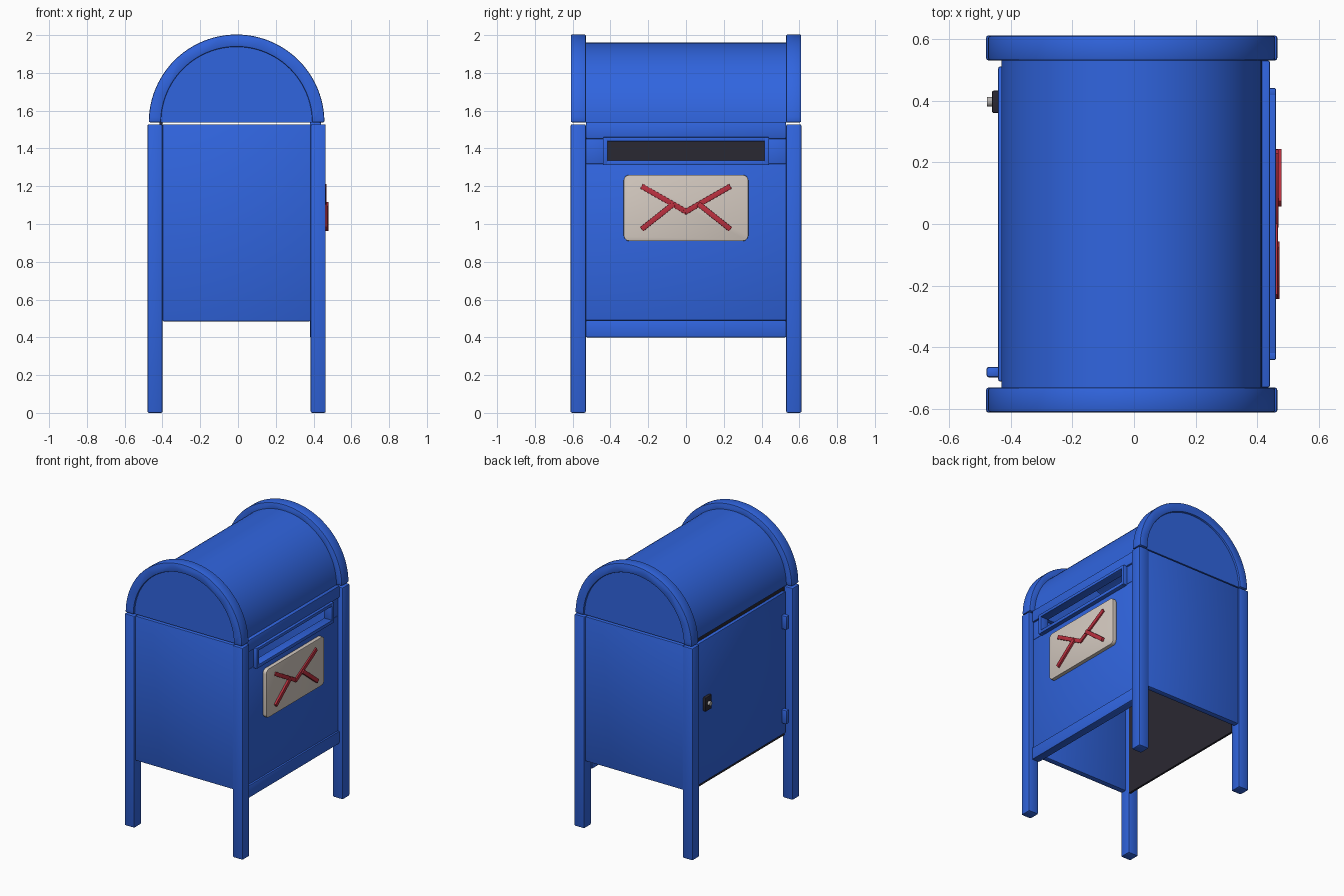
import bpy, bmesh, math
from mathutils import Vector

if "Cube" in bpy.data.objects:
    bpy.data.objects.remove(bpy.data.objects["Cube"])

CX = -0.0075      # body centre line
BASE = 1.538      # spring line of the dome


def material(name, rgb):
    m = bpy.data.materials.new(name)
    m.diffuse_color = (*rgb, 1)
    m.use_nodes = True
    m.node_tree.nodes["Principled BSDF"].inputs["Base Color"].default_value = m.diffuse_color
    return m


BLUE = material("blue_paint", (0.03, 0.13, 0.74))
DARK = material("dark_lining", (0.023, 0.021, 0.032))
CREAM = material("cream_plate", (0.65, 0.58, 0.52))
RED = material("red_paint", (0.50, 0.03, 0.05))
STEEL = material("steel", (0.45, 0.43, 0.42))


def finish(name, bm, mat, bevel):
    bmesh.ops.recalc_face_normals(bm, faces=bm.faces)
    if bevel:
        edges = [e for e in bm.edges if e.calc_face_angle(0) > math.radians(40)]
        bmesh.ops.bevel(bm, geom=edges, offset=bevel, segments=2,
                        profile=0.5, affect='EDGES', clamp_overlap=True)
    me = bpy.data.meshes.new(name)
    bm.to_mesh(me)
    bm.free()
    me.materials.append(mat)
    ob = bpy.data.objects.new(name, me)
    bpy.context.collection.objects.link(ob)
    bpy.ops.object.select_all(action='DESELECT')
    ob.select_set(True)
    bpy.context.view_layer.objects.active = ob
    bpy.ops.object.shade_smooth_by_angle(angle=math.radians(35))
    return ob


def prism(name, points, depth, mat, bevel=0.0):
    """Extrude a closed outline of 3D points along a depth vector."""
    bm = bmesh.new()
    face = bm.faces.new([bm.verts.new(p) for p in points])
    new = bmesh.ops.extrude_face_region(bm, geom=[face])
    verts = [v for v in new["geom"] if isinstance(v, bmesh.types.BMVert)]
    bmesh.ops.translate(bm, verts=verts, vec=depth)
    return finish(name, bm, mat, bevel)


def box(name, x, y, z, mat=BLUE, bevel=0.006):
    pts = [(x[0], y[0], z[0]), (x[1], y[0], z[0]), (x[1], y[1], z[0]), (x[0], y[1], z[0])]
    return prism(name, pts, Vector((0, 0, z[1] - z[0])), mat, bevel)


def arc(r, y, n=48):
    return [(CX + r * math.cos(math.pi * i / n), y, BASE + r * math.sin(math.pi * i / n))
            for i in range(n + 1)]


# Barrel roof shell
prism("roof", arc(0.422, -0.54) + arc(0.40, -0.54)[::-1], Vector((0, 1.08, 0)), BLUE)

# Both ends: arched rim, recessed infill, lower panel, pair of legs
for s, end in ((-1, "front"), (1, "back")):
    prism(end + "_arch_rim", arc(0.465, s * 0.53) + arc(0.40, s * 0.53)[::-1],
          Vector((0, s * 0.08, 0)), BLUE, 0.007)
    prism(end + "_arch_infill", arc(0.403, s * 0.55), Vector((0, s * 0.045, 0)), BLUE)
    ys = sorted((s * 0.56, s * 0.602))
    box(end + "_panel", (CX - 0.392, CX + 0.392), ys, (0.485, 1.528))
    for t, side in ((-1, "left"), (1, "right")):
        xs = sorted((CX + t * 0.392, CX + t * 0.472))
        box(f"{end}_{side}_leg", xs, sorted((s * 0.53, s * 0.611)), (0, 1.528), bevel=0.008)

# Right side: rails, panel and pieces beside the slot
box("right_top_rail", (0.38, 0.44), (-0.53, 0.53), (1.452, BASE))
box("right_bottom_rail", (0.38, 0.44), (-0.53, 0.53), (0.40, 0.49))
box("right_panel", (0.39, 0.43), (-0.53, 0.53), (0.49, 1.32), bevel=0.004)
for s, tag in ((-1, "front"), (1, "back")):
    box(f"slot_{tag}_filler", (0.39, 0.43), sorted((s * 0.425, s * 0.53)), (1.32, 1.452), bevel=0.004)
    box(f"slot_frame_{tag}", (0.395, 0.46), sorted((s * 0.415, s * 0.44)), (1.312, 1.46), bevel=0.004)
for tag, z in (("top", (1.437, 1.46)), ("bottom", (1.312, 1.337))):
    box(f"slot_frame_{tag}", (0.395, 0.46), (-0.42, 0.42), z, bevel=0.004)

# Rounded mail plate
outline = []
for cy, cz, a0 in ((0.30, 1.23, 0), (-0.30, 1.23, 90), (-0.30, 0.94, 180), (0.30, 0.94, 270)):
    for i in range(7):
        a = math.radians(a0 + 15 * i)
        outline.append((0.428, cy + 0.03 * math.cos(a), cz + 0.03 * math.sin(a)))
prism("mail_plate", outline, Vector((0.030, 0, 0)), CREAM, 0.004)


# Envelope strokes on the plate
def stroke(name, a, b, x_out):
    a, b = Vector((0.45, *a)), Vector((0.45, *b))
    d = (b - a).normalized()
    w = Vector((0, -d.z, d.y)) * 0.014
    prism(name, [a + w, b + w, b - w, a - w], Vector((x_out - 0.45, 0, 0)), RED, 0.002)


for s, tag, up, low in ((-1, "front", 0.466, 0.472), (1, "back", 0.468, 0.478)):
    stroke(f"flap_stroke_{tag}", (s * 0.235, 1.20), (-s * 0.006, 1.062), up)
    stroke(f"fold_stroke_{tag}", (s * 0.235, 0.972), (s * 0.065, 1.107), low)

# Left side: dark lining, door, hinges, lock
box("door_lining", (-0.415, -0.40), (-0.53, 0.53), (0.455, BASE), DARK, 0)
box("door", (-0.44, -0.413), (-0.51, 0.51), (0.485, 1.505))
for tag, z in (("lower", 0.62), ("upper", 1.30)):
    box(f"door_hinge_{tag}", (-0.478, -0.43), (-0.497, -0.463), (z - 0.05, z + 0.05), bevel=0.008)
box("lock_plate", (-0.46, -0.435), (0.36, 0.432), (1.0, 1.10), DARK, 0.005)
knob = [(-0.455, 0.396 + 0.016 * math.cos(math.pi * i / 8), 1.05 + 0.016 * math.sin(math.pi * i / 8))
        for i in range(16)]
prism("lock_barrel", knob, Vector((-0.022, 0, 0)), STEEL, 0.002)
